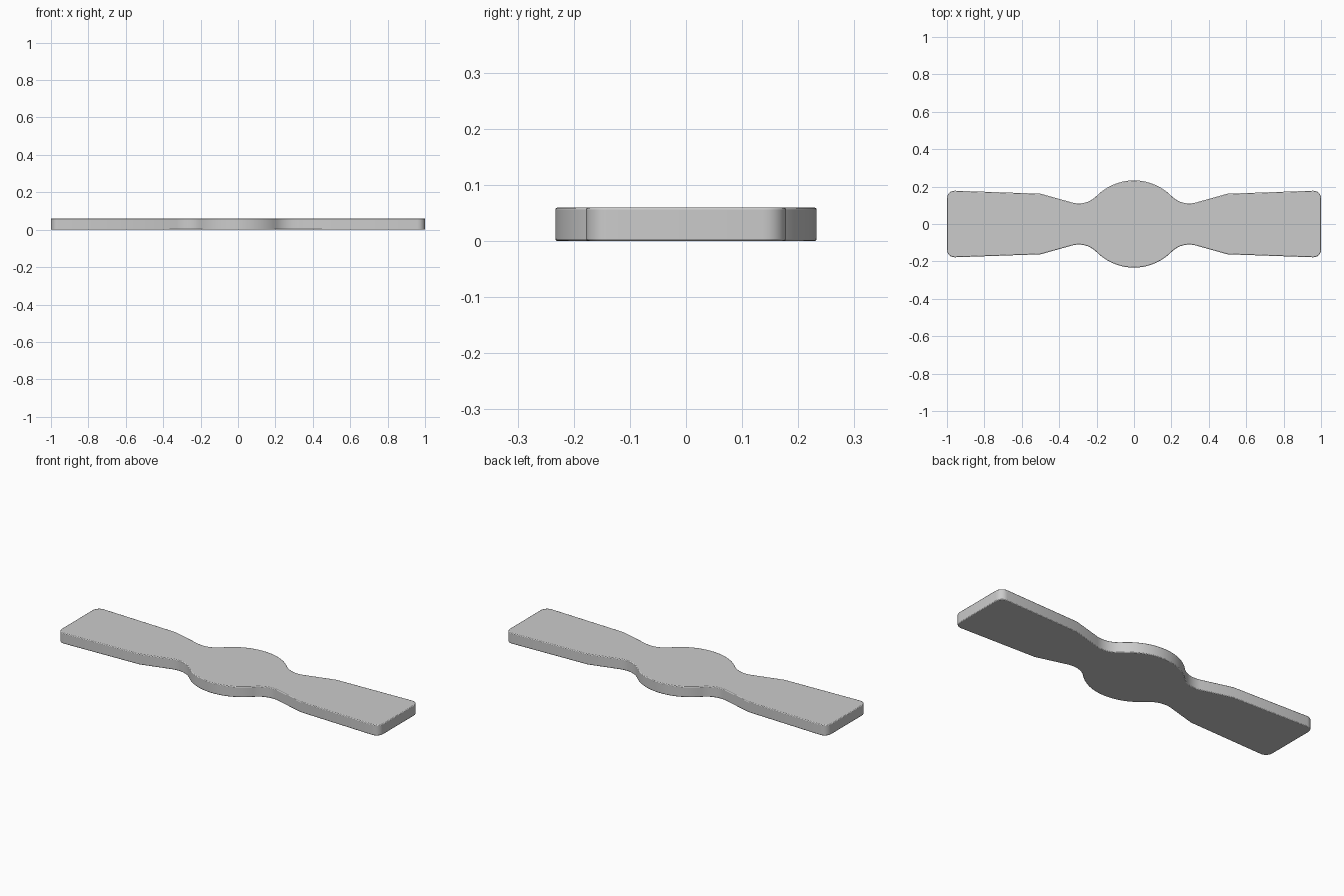
import bpy, bmesh
from math import sin, cos, pi, radians, atan2

if "Cube" in bpy.data.objects:
    bpy.data.objects.remove(bpy.data.objects["Cube"])

THICK = 0.06


def arc(cx, cy, r, a0, a1, n):
    """Points on an arc, both ends included."""
    return [(cx + r * cos(a0 + (a1 - a0) * i / n),
             cy + r * sin(a0 + (a1 - a0) * i / n)) for i in range(n + 1)]


# Quarter outline: central bulge, neck fillet, flared arm, rounded end corner
bulge_y, bulge_r = -0.05, 0.283
neck_x, neck_y, neck_r = 0.295, 0.242, 0.132
a = atan2(neck_y - bulge_y, neck_x)
quarter = arc(0, bulge_y, bulge_r, pi / 2, a, 14)
quarter += arc(neck_x, neck_y, neck_r, pi + a, radians(285), 10)[1:]
quarter += [(0.5, 0.162)]
quarter += arc(0.96, 0.138, 0.04, radians(91.5), 0, 6)

# Mirror the quarter into a closed outline
right = quarter + [(x, -y) for x, y in reversed(quarter)]
outline = right + [(-x, y) for x, y in reversed(right[1:-1])]

# Extrude the outline into a solid plate
bm = bmesh.new()
face = bm.faces.new([bm.verts.new((x, y, 0)) for x, y in outline])
ext = bmesh.ops.extrude_face_region(bm, geom=[face])
bmesh.ops.translate(bm, vec=(0, 0, THICK),
                    verts=[v for v in ext["geom"] if isinstance(v, bmesh.types.BMVert)])
bmesh.ops.recalc_face_normals(bm, faces=bm.faces)
mesh = bpy.data.meshes.new("plate")
bm.to_mesh(mesh)
bm.free()
plate = bpy.data.objects.new("plate", mesh)
bpy.context.collection.objects.link(plate)

# Slightly softened rim
bevel = plate.modifiers.new("rim", "BEVEL")
bevel.width = 0.004
bevel.segments = 2
bevel.limit_method = "ANGLE"
bevel.angle_limit = radians(60)

bpy.context.view_layer.objects.active = plate
plate.select_set(True)
bpy.ops.object.shade_smooth_by_angle(angle=radians(30))
